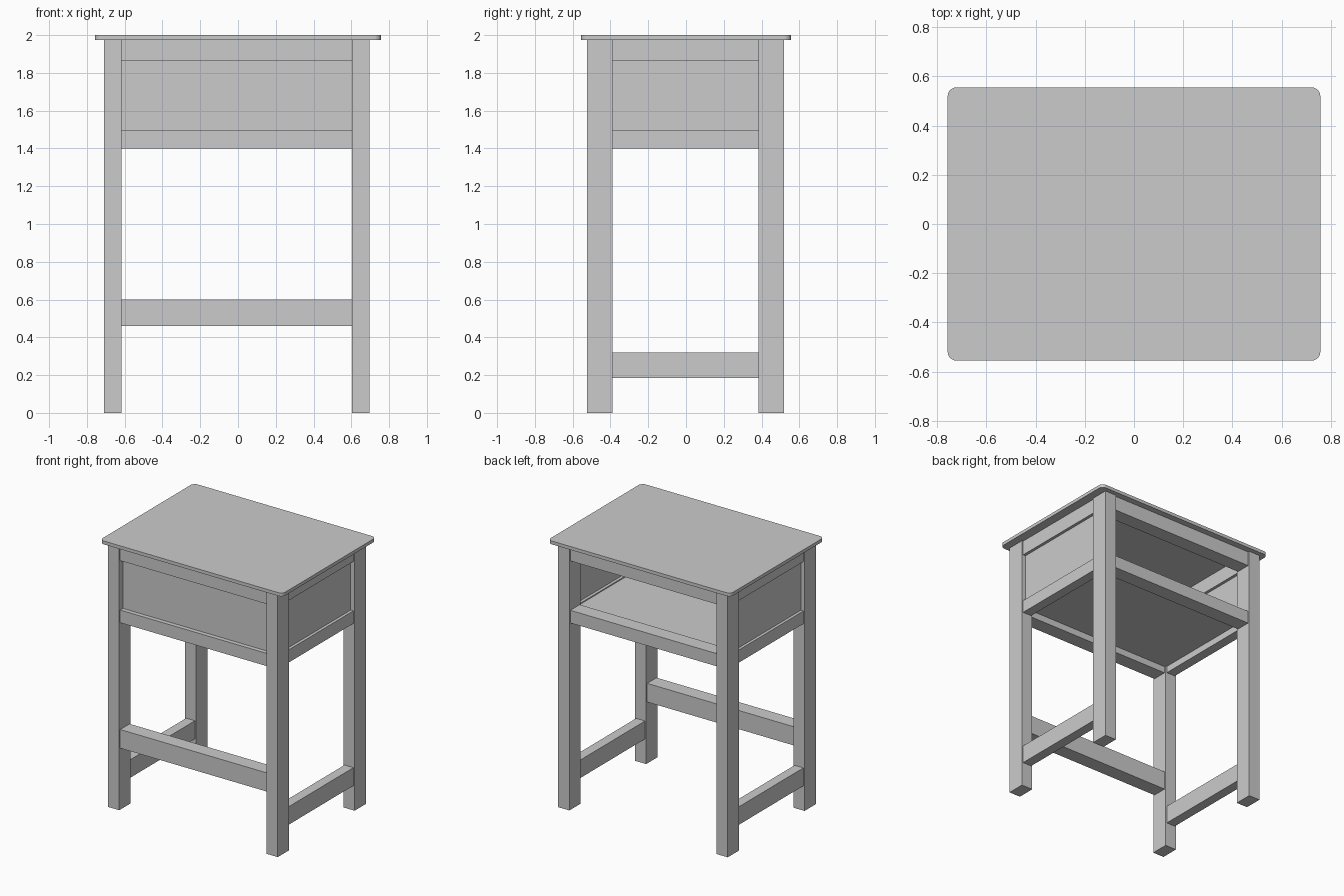
import bpy, bmesh

if "Cube" in bpy.data.objects:
    bpy.data.objects.remove(bpy.data.objects["Cube"])

def box(name, x, y, z):
    """Axis-aligned box from (min, max) ranges."""
    bm = bmesh.new()
    bmesh.ops.create_cube(bm, size=1)
    for v in bm.verts:
        v.co = [r[0] if c < 0 else r[1] for c, r in zip(v.co, (x, y, z))]
    me = bpy.data.meshes.new(name)
    bm.to_mesh(me)
    bm.free()
    ob = bpy.data.objects.new(name, me)
    bpy.context.collection.objects.link(ob)
    return ob

LEG_X = {"left": (-0.71, -0.617), "right": (0.603, 0.697)}
LEG_Y = {"front": (-0.525, -0.39), "back": (0.385, 0.52)}
SPAN_X = (-0.617, 0.603)
SPAN_Y = (-0.39, 0.385)
TOP_RAIL = (1.865, 1.975)
LOW_RAIL = (1.40, 1.495)
PANEL = (1.495, 1.865)

# Table top with rounded corners
top = box("table_top", (-0.757, 0.757), (-0.555, 0.555), (1.975, 2.0))
bm = bmesh.new()
bm.from_mesh(top.data)
corners = [e for e in bm.edges if abs(e.verts[0].co.z - e.verts[1].co.z) > 0.01]
bmesh.ops.bevel(bm, geom=corners, offset=0.035, segments=6, profile=0.5, affect='EDGES')
bm.to_mesh(top.data)
bm.free()

# Four legs
for sx, x in LEG_X.items():
    for sy, y in LEG_Y.items():
        box(f"{sy}_{sx}_leg", x, y, (0, 1.975))

# Front and back rails, inset a little from the leg faces
for side, (y0, y1) in LEG_Y.items():
    y = (y0 + 0.012, y1 - 0.012)
    box(f"{side}_upper_rail", SPAN_X, y, TOP_RAIL)
    box(f"{side}_lower_rail", SPAN_X, y, LOW_RAIL)
    if side == "front":
        box("front_stretcher", SPAN_X, y, (0.46, 0.60))

# Side rails, stretchers and panels
for side, (x0, x1) in LEG_X.items():
    x = (x0 + 0.01, x1 - 0.01)
    box(f"{side}_upper_rail", x, SPAN_Y, TOP_RAIL)
    box(f"{side}_lower_rail", x, SPAN_Y, LOW_RAIL)
    box(f"{side}_stretcher", x, SPAN_Y, (0.185, 0.32))
    mid = (x0 + x1) / 2
    box(f"{side}_panel", (mid - 0.015, mid + 0.015), SPAN_Y, PANEL)

# Front panel; the back stays open
box("front_panel", SPAN_X, (-0.48, -0.45), PANEL)

# Shelf floor between the lower rails
box("shelf", (-0.627, 0.613), (-0.402, 0.397), (1.45, 1.487))
